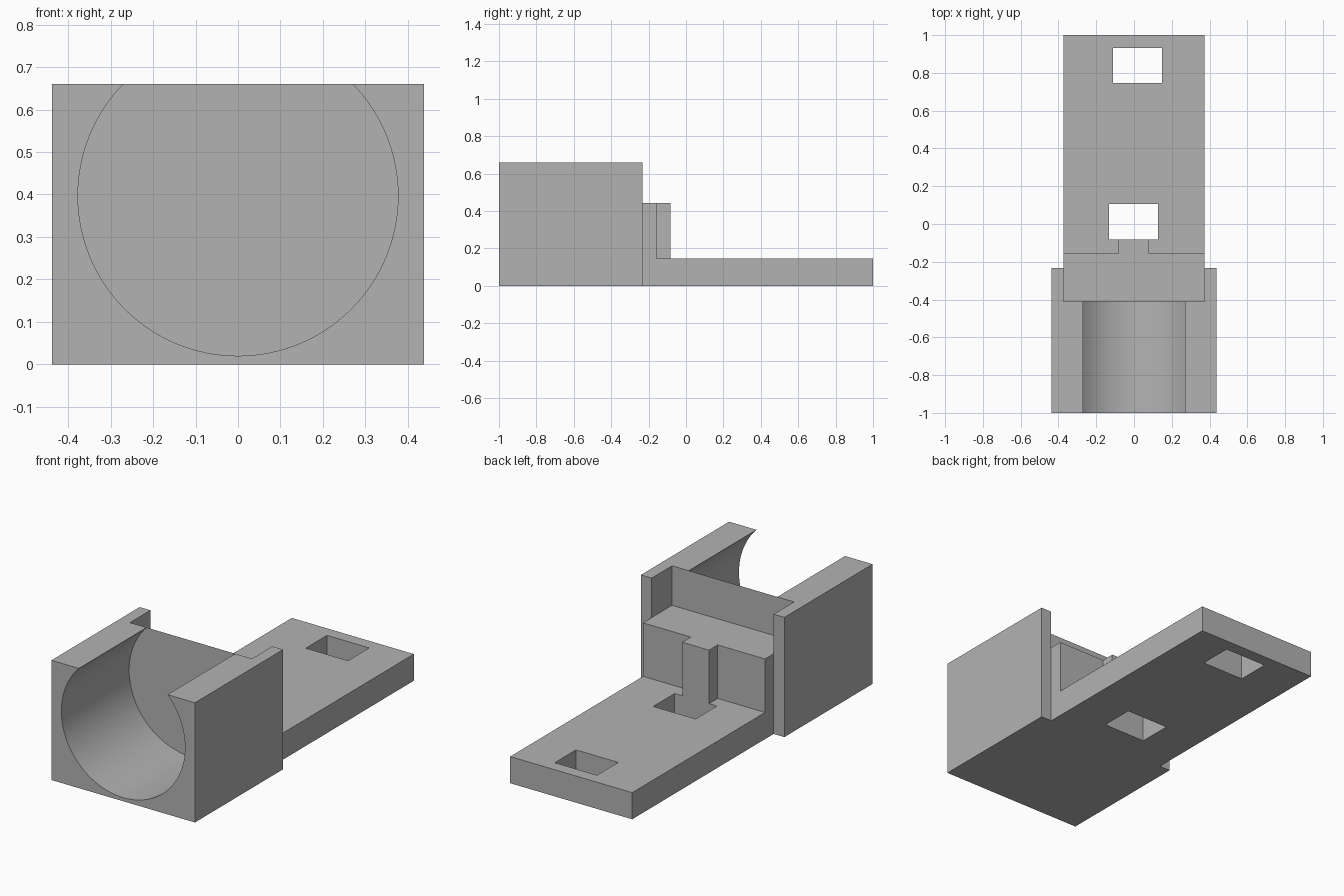
import bpy
import bmesh
import math
from mathutils import Vector

if "Cube" in bpy.data.objects:
    bpy.data.objects.remove(bpy.data.objects["Cube"], do_unlink=True)

grey = bpy.data.materials.new("light_grey")
grey.use_nodes = True
grey.diffuse_color = (0.45, 0.45, 0.45, 1)
grey.node_tree.nodes["Principled BSDF"].inputs["Base Color"].default_value = grey.diffuse_color


def extrude(name, points, offset):
    """Solid made by sweeping a closed outline along an offset."""
    bm = bmesh.new()
    face = bm.faces.new([bm.verts.new(p) for p in points])
    swept = bmesh.ops.extrude_face_region(bm, geom=[face])["geom"]
    verts = [v for v in swept if isinstance(v, bmesh.types.BMVert)]
    bmesh.ops.translate(bm, vec=Vector(offset), verts=verts)
    bmesh.ops.recalc_face_normals(bm, faces=bm.faces)
    mesh = bpy.data.meshes.new(name)
    bm.to_mesh(mesh)
    bm.free()
    mesh.materials.append(grey)
    obj = bpy.data.objects.new(name, mesh)
    bpy.context.collection.objects.link(obj)
    return obj


def box(name, x0, x1, y0, y1, z0, z1):
    outline = [(x0, y0, z0), (x1, y0, z0), (x1, y1, z0), (x0, y1, z0)]
    return extrude(name, outline, (0, 0, z1 - z0))


def combine(target, tool, operation):
    """Apply a boolean and remove the tool."""
    bpy.context.view_layer.objects.active = target
    mod = target.modifiers.new(operation, "BOOLEAN")
    mod.operation = operation
    mod.solver = "EXACT"
    mod.object = tool
    bpy.ops.object.modifier_apply(modifier=mod.name)
    bpy.data.objects.remove(tool, do_unlink=True)


HALF_W, TAIL_W = 0.4375, 0.372
POCKET_Y, HOUSING_Y = -0.41, -0.232
SHELF_Z, PLATE_Z = 0.442, 0.147

# Housing with side walls
holder = box("tube_holder", -HALF_W, HALF_W, -1, HOUSING_Y, 0, 0.66)

# Round bore, open at the top
RADIUS, BORE_Z, SIDES = 0.377, 0.397, 128
circle = [(RADIUS * math.cos(i * math.tau / SIDES), -1.1,
           BORE_Z + RADIUS * math.sin(i * math.tau / SIDES)) for i in range(SIDES)]
combine(holder, extrude("bore_cutter", circle, (0, POCKET_Y + 1.1, 0)), "DIFFERENCE")

# Open pocket above the rear shelf
combine(holder, box("pocket_cutter", -TAIL_W, TAIL_W, POCKET_Y, 0, SHELF_Z, 1), "DIFFERENCE")

# Rear shelf and mounting plate in one side profile
side = [(-0.3, 0), (1, 0), (1, PLATE_Z), (-0.157, PLATE_Z), (-0.157, SHELF_Z), (-0.3, SHELF_Z)]
tail = extrude("tail", [(-TAIL_W, y, z) for y, z in side], (2 * TAIL_W, 0, 0))
combine(holder, tail, "UNION")

# Central rib behind the shelf
combine(holder, box("rib", -0.083, 0.08, -0.2, -0.082, 0.05, SHELF_Z), "UNION")

# Two rectangular slots through the plate
for x0, x1, y0, y1 in [(-0.132, 0.127, -0.082, 0.105), (-0.11, 0.148, 0.747, 0.932)]:
    combine(holder, box("slot_cutter", x0, x1, y0, y1, -0.1, 0.3), "DIFFERENCE")

# Smooth bore, crisp edges
bpy.ops.object.select_all(action="DESELECT")
holder.select_set(True)
bpy.context.view_layer.objects.active = holder
bpy.ops.object.shade_smooth_by_angle(angle=math.radians(25))
